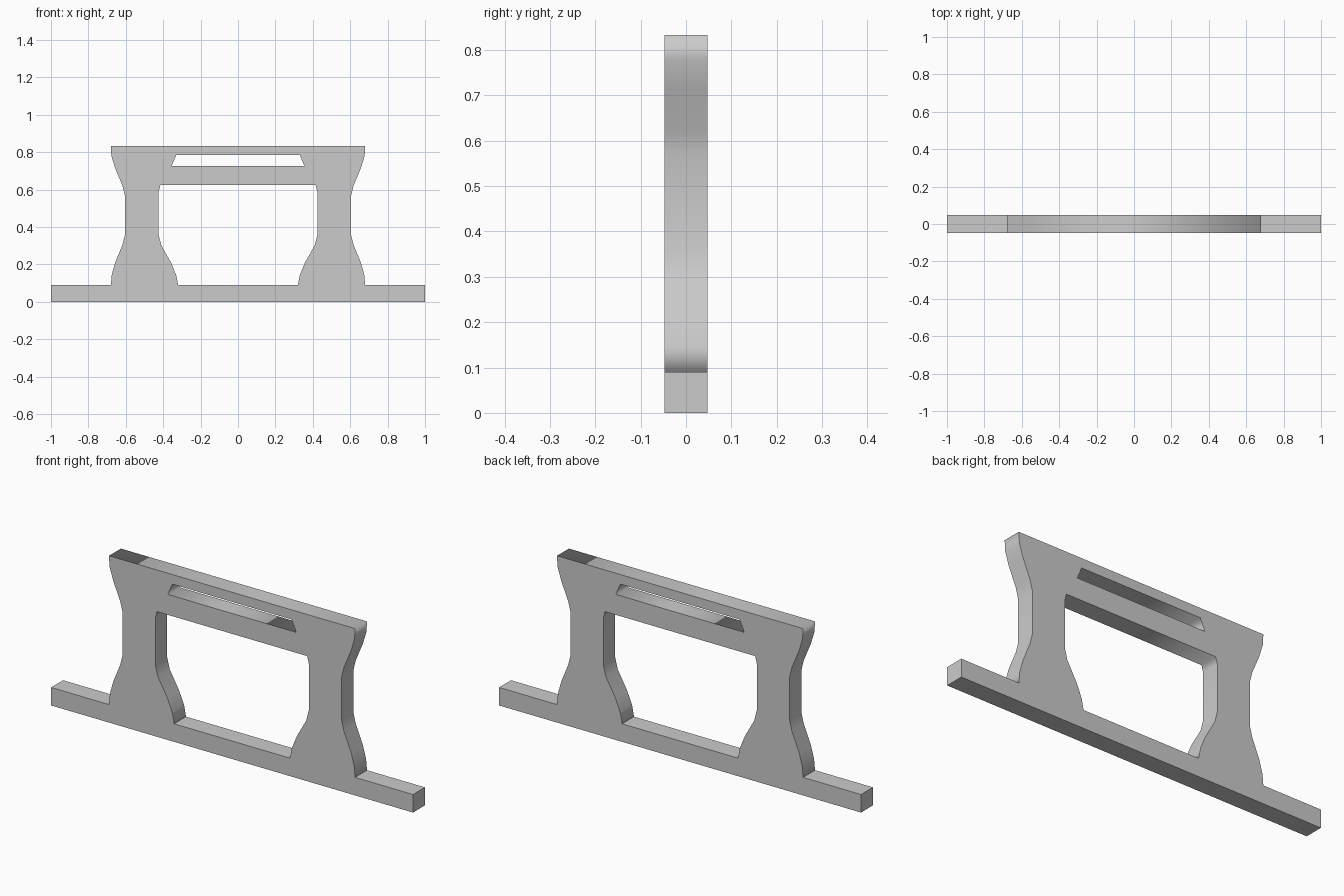
import bpy
from math import radians

if "Cube" in bpy.data.objects:
    bpy.data.objects.remove(bpy.data.objects["Cube"])

HALF_DEPTH = 0.047
BASE_TOP = 0.09


def mirrored(half):
    """Close a right-hand half profile with its left-hand mirror."""
    return half + [(-x, z) for x, z in reversed(half)]


def extruded_plate(name, loops):
    """Upright plate from closed x/z loops; inner loops become holes."""
    curve = bpy.data.curves.new(name, 'CURVE')
    curve.dimensions = '2D'
    curve.fill_mode = 'BOTH'
    curve.extrude = HALF_DEPTH
    for loop in loops:
        spline = curve.splines.new('POLY')
        spline.points.add(len(loop) - 1)
        for point, (x, z) in zip(spline.points, loop):
            point.co = (x, z, 0, 1)
        spline.use_cyclic_u = True
    obj = bpy.data.objects.new(name, curve)
    obj.rotation_euler = (radians(90), 0, 0)
    bpy.context.collection.objects.link(obj)
    bpy.ops.object.select_all(action='DESELECT')
    obj.select_set(True)
    bpy.context.view_layer.objects.active = obj
    bpy.ops.object.convert(target='MESH')
    bpy.ops.object.transform_apply(location=False, rotation=True, scale=False)
    return bpy.context.object


# Long floor rail
bpy.ops.mesh.primitive_cube_add(size=1, location=(0, 0, BASE_TOP / 2))
rail = bpy.context.object
rail.name = "base_rail"
rail.scale = (2, HALF_DEPTH * 2, BASE_TOP)
bpy.ops.object.transform_apply(location=False, rotation=False, scale=True)

# Waisted frame: outer edge from top to foot, then inner edge up to the crossbar
outer = [(0.68, 0.833), (0.677, 0.78), (0.657, 0.715), (0.618, 0.622),
         (0.605, 0.57), (0.605, 0.357), (0.618, 0.305), (0.657, 0.21),
         (0.675, 0.145), (0.68, BASE_TOP)]
inner = [(0.32, BASE_TOP), (0.331, 0.145), (0.358, 0.21), (0.41, 0.302),
         (0.424, 0.357), (0.424, 0.59), (0.415, 0.625)]
slot = [(0.33, 0.785), (0.355, 0.727)]
extruded_plate("frame", [mirrored(outer + inner), mirrored(slot)])
